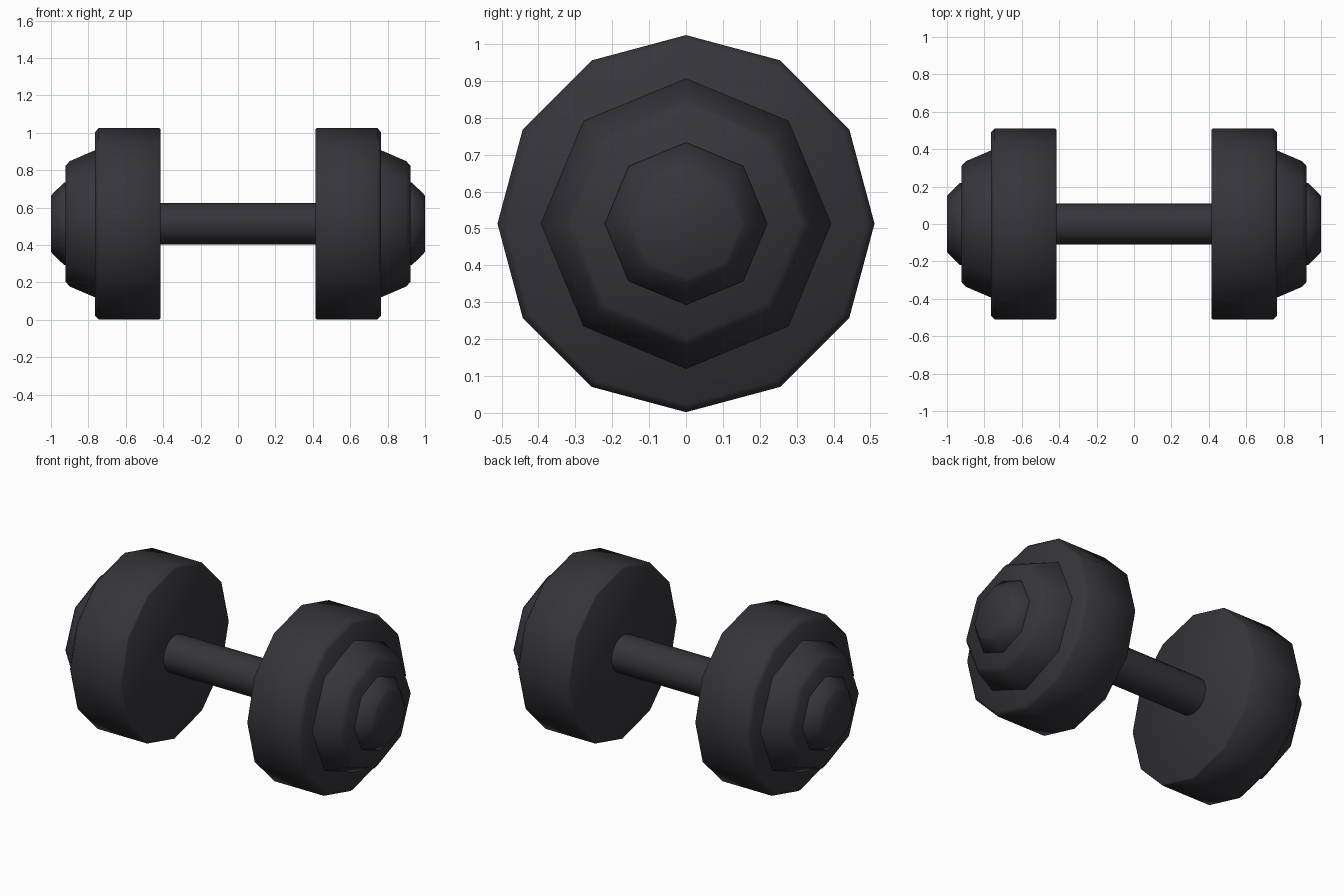
import bpy, bmesh, math

if "Cube" in bpy.data.objects:
    bpy.data.objects.remove(bpy.data.objects["Cube"])

CENTRE_Z = 0.513

rubber = bpy.data.materials.new("dark_rubber")
rubber.diffuse_color = (0.036, 0.036, 0.043, 1)
rubber.use_nodes = True
rubber.node_tree.nodes["Principled BSDF"].inputs["Base Color"].default_value = rubber.diffuse_color


def lathe(name, profile, sides, side=1):
    """Spin (x, radius) points around the bar axis and cap both ends."""
    bm = bmesh.new()
    rings = []
    for x, r in profile:
        ring = []
        for i in range(sides):
            a = 2 * math.pi * i / sides
            ring.append(bm.verts.new((side * x, r * math.sin(a), CENTRE_Z + r * math.cos(a))))
        rings.append(ring)
    for a, b in zip(rings, rings[1:]):
        for i in range(sides):
            j = (i + 1) % sides
            bm.faces.new((a[i], a[j], b[j], b[i]))
    bm.faces.new(rings[0])
    bm.faces.new(rings[-1])
    bmesh.ops.recalc_face_normals(bm, faces=bm.faces)
    mesh = bpy.data.meshes.new(name)
    bm.to_mesh(mesh)
    bm.free()
    mesh.materials.append(rubber)
    obj = bpy.data.objects.new(name, mesh)
    bpy.context.collection.objects.link(obj)
    bpy.ops.object.select_all(action='DESELECT')
    obj.select_set(True)
    bpy.context.view_layer.objects.active = obj
    bpy.ops.object.shade_smooth_by_angle(angle=math.radians(50))
    return obj


# Bar between the weights
lathe("handle", [(-0.43, 0.11), (0.43, 0.11)], 12)

for label, s in (("left", -1), ("right", 1)):
    # Large twelve-sided weight with softened outer rim
    lathe(label + "_weight", [(0.415, 0.505), (0.42, 0.511), (0.745, 0.511),
                              (0.765, 0.49)], 12, s)
    # Eight-sided tapered collar
    lathe(label + "_collar", [(0.755, 0.393), (0.765, 0.393), (0.9, 0.335),
                              (0.922, 0.31)], 8, s)
    # Small end cap
    lathe(label + "_end_cap", [(0.915, 0.22), (0.93, 0.22), (0.99, 0.162),
                               (1.0, 0.148)], 8, s)
